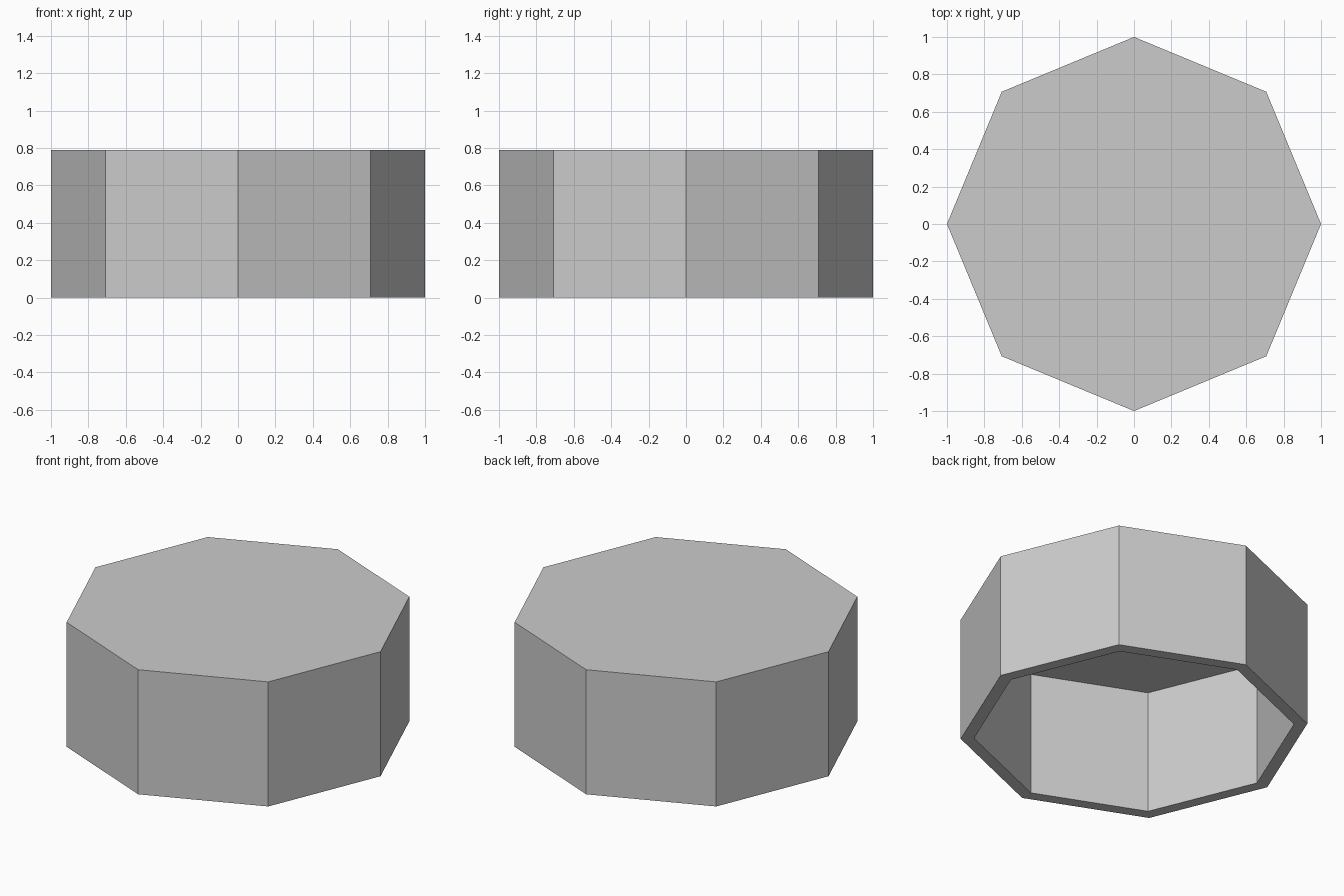
import bpy, bmesh
from math import cos, sin, tau

if "Cube" in bpy.data.objects:
    bpy.data.objects.remove(bpy.data.objects["Cube"])

SIDES = 8
HEIGHT = 0.79
LID = 0.004      # very thin closed top
OUTER, INNER = 1.0, 0.923

bm = bmesh.new()


def ring(radius, z):
    return [bm.verts.new((radius * cos(tau * i / SIDES), radius * sin(tau * i / SIDES), z))
            for i in range(SIDES)]


# Profile from outer top, down the wall, across the rim and up inside
rings = [ring(OUTER, HEIGHT), ring(OUTER, 0), ring(INNER, 0), ring(INNER, HEIGHT - LID)]
for a, b in zip(rings, rings[1:]):
    for i in range(SIDES):
        j = (i + 1) % SIDES
        bm.faces.new((a[i], b[i], b[j], a[j]))

# Top lid and inside ceiling
bm.faces.new(rings[0])
bm.faces.new(rings[-1])
bmesh.ops.recalc_face_normals(bm, faces=bm.faces)

mesh = bpy.data.meshes.new("octagonal_cap")
bm.to_mesh(mesh)
bm.free()
bpy.context.collection.objects.link(bpy.data.objects.new("octagonal_cap", mesh))
